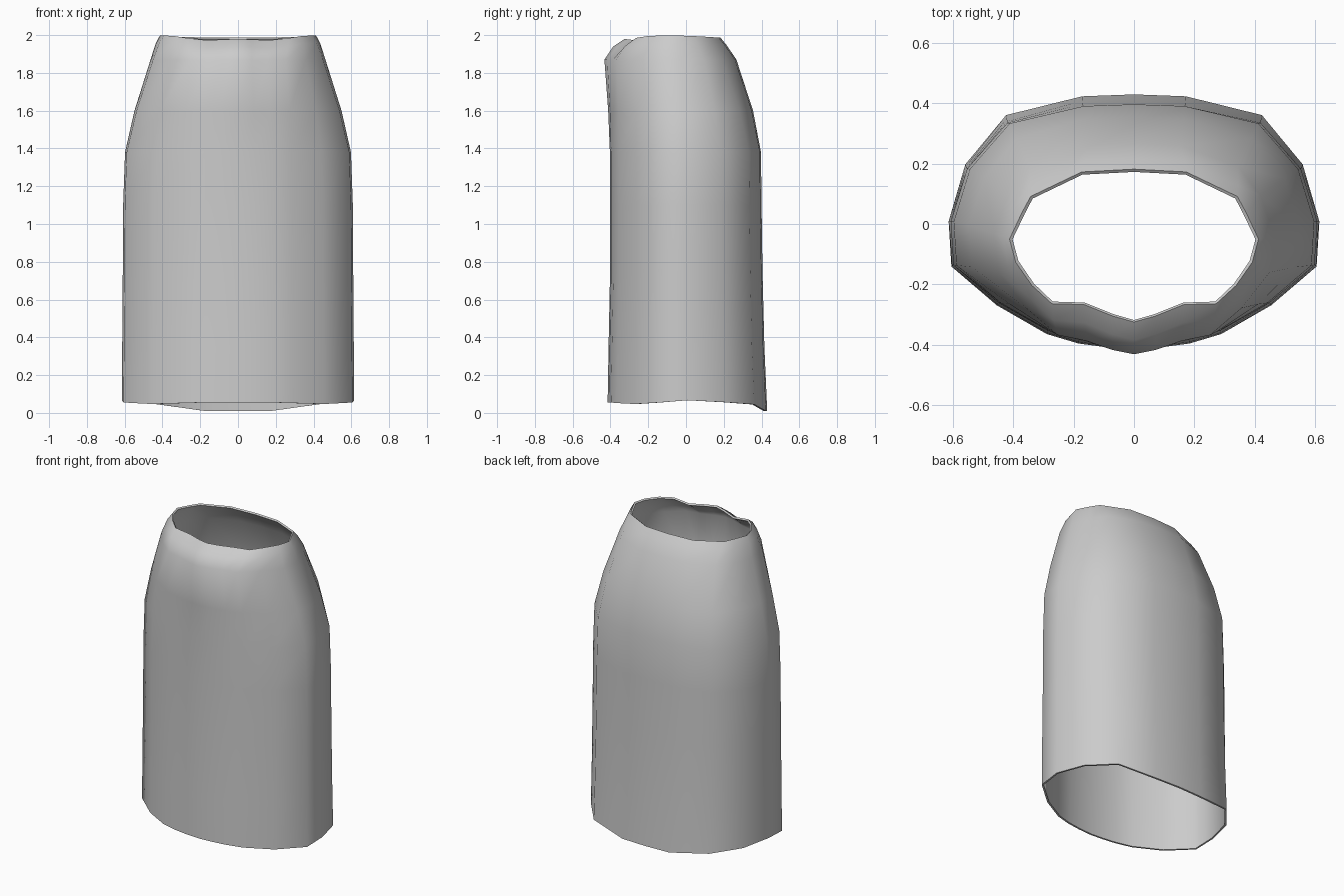
import bpy, bmesh

if "Cube" in bpy.data.objects:
    bpy.data.objects.remove(bpy.data.objects["Cube"])

# Half cross-section, front centre round to back centre, as fractions of half-width / depth
base = [(0, -1), (.15, -.985), (.30, -.955), (.47, -.88), (.74, -.65), (.985, -.34), (1, .02),
        (.91, .46), (.69, .84), (.28, .985), (0, 1)]
rim = [(0, -1), (.17, -.93), (.40, -.79), (.66, -.78), (.82, -.56), (.95, -.28), (1, .0),
       (.90, .38), (.83, .61), (.42, .96), (0, 1)]

# Rings: height, half-width, section centre y, front y, back y, blend towards the rim shape
rings = [(.055, .615, 0, -.415, .43, 0),
         (.35, .613, 0, -.41, .415, 0),
         (.75, .61, 0, -.402, .405, 0),
         (1.10, .608, 0, -.402, .40, 0),
         (1.38, .598, 0, -.403, .397, 0),
         (1.60, .548, -.01, -.412, .355, .15),
         (1.87, .463, -.035, -.432, .267, .4),
         (1.955, .435, -.045, -.385, .215, .75),
         (1.995, .413, -.05, -.325, .182, 1)]
hem_dz = [0, 0, 0, -.003, -.008, 0, .012, .002, -.01, -.045, -.045]
waist_dz = [-.015, -.018, -.022, -.01, 0, .003, .003, 0, -.003, -.008, -.008]


def ring_points(i):
    z, w, yc, front, back, t = rings[i]
    half = []
    for k, ((bx, by), (rx, ry)) in enumerate(zip(base, rim)):
        x, y = bx + (rx - bx) * t, by + (ry - by) * t
        dz = hem_dz[k] if i == 0 else waist_dz[k] if i >= len(rings) - 2 else 0
        half.append((x * w, yc + (y * (back - yc) if y > 0 else -y * (front - yc)), z + dz))
    return half + [(-x, y, z) for x, y, z in half[-2:0:-1]]


# Skirt tube
bm = bmesh.new()
loops = [[bm.verts.new(p) for p in ring_points(i)] for i in range(len(rings))]
for lo, hi in zip(loops, loops[1:]):
    n = len(lo)
    for k in range(n):
        j = (k + 1) % n
        bm.faces.new((lo[k], lo[j], hi[j], hi[k]))
mesh = bpy.data.meshes.new("skirt")
bm.to_mesh(mesh)
bm.free()
skirt = bpy.data.objects.new("skirt", mesh)
bpy.context.collection.objects.link(skirt)

# Thin cloth thickness, added inwards
solid = skirt.modifiers.new("thickness", "SOLIDIFY")
solid.thickness = .012
solid.offset = -1
bpy.context.view_layer.objects.active = skirt
skirt.select_set(True)
bpy.ops.object.modifier_apply(modifier="thickness")
bpy.ops.object.shade_smooth_by_angle(angle=1.0)
